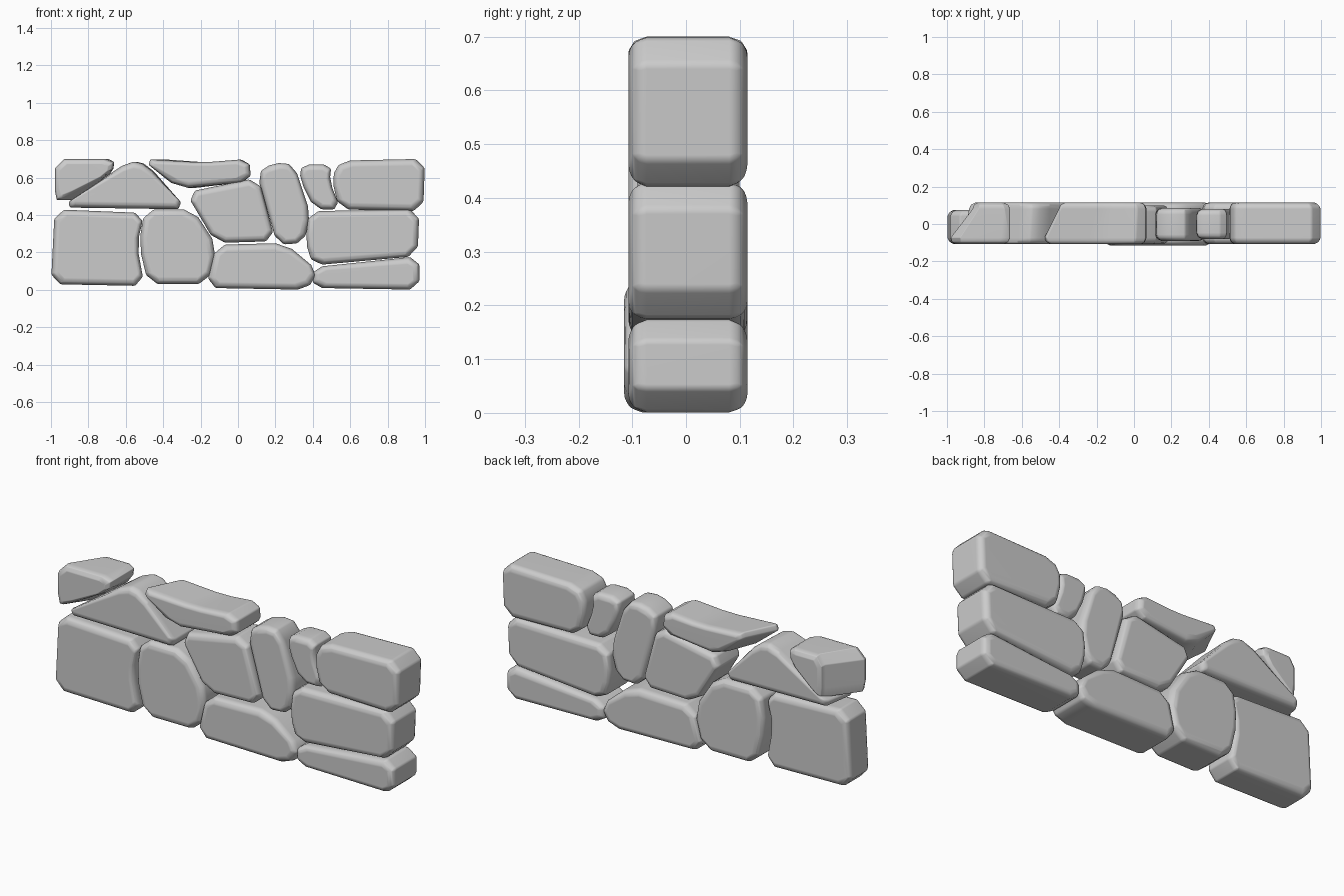
import bpy, bmesh
from mathutils import Vector

if "Cube" in bpy.data.objects:
    bpy.data.objects.remove(bpy.data.objects["Cube"])

EDGE = .028    # width of the rounded rim
CORNER = .05   # corner cut of each outline


def cut_corners(pts):
    # replace every corner by a short chamfer
    out = []
    for i, p in enumerate(pts):
        for q in (pts[i - 1], pts[(i + 1) % len(pts)]):
            d = q - p
            out.append(p + d.normalized() * min(CORNER, d.length * .25))
    return out


def shrink(pts, d):
    # pull an outline inward by about d on each side
    mean = sum(pts, Vector((0, 0))) / len(pts)
    size = [max(p[a] for p in pts) - min(p[a] for p in pts) for a in (0, 1)]
    return [Vector([mean[a] + (p[a] - mean[a]) * (1 - 2 * d / size[a]) for a in (0, 1)]) for p in pts]


def stone(name, *corners, y0=-.107, y1=.114, taper=1):
    # corners are x, z in hundredths; taper shortens the back from its left end
    f = cut_corners([Vector(c) / 100 for c in zip(corners[::2], corners[1::2])])
    right = max(p.x for p in f)
    b = [Vector((right - (right - p.x) * taper, p.y)) for p in f]
    # rings from front face to back face
    sections = [(shrink(f, EDGE), y0), (shrink(f, EDGE * .3), y0 + EDGE * .4), (f, y0 + EDGE * 1.2),
                (b, y1 - EDGE * 1.2), (shrink(b, EDGE * .3), y1 - EDGE * .4), (shrink(b, EDGE), y1)]
    bm = bmesh.new()
    rings = [[bm.verts.new((p.x, y, p.y)) for p in pts] for pts, y in sections]
    n = len(f)
    for r, s in zip(rings, rings[1:]):
        for i in range(n):
            j = (i + 1) % n
            bm.faces.new((r[i], r[j], s[j], s[i]))
    bm.faces.new(rings[0])
    bm.faces.new(rings[-1][::-1])
    bmesh.ops.recalc_face_normals(bm, faces=bm.faces)
    for face in bm.faces:
        face.smooth = True
    me = bpy.data.meshes.new(name)
    bm.to_mesh(me)
    bm.free()
    ob = bpy.data.objects.new(name, me)
    bpy.context.collection.objects.link(ob)
    # soften the outline corners, keep broad faces flat
    bev = ob.modifiers.new("soft_corners", 'BEVEL')
    bev.width, bev.segments, bev.angle_limit = .012, 2, .5
    ob.modifiers.new("face_weighting", 'WEIGHTED_NORMAL').weight = 60


# bottom course
stone("base_stone_left", -98, 43, -50, 41, -54, 24, -50, 2, -100, 3, y1=.075)
stone("base_stone_hex", -50, 43, -24, 43, -11, 23, -16, 3, -48, 3, -53, 24)
stone("base_stone_middle", -12, 24, 25, 25, 43, 10, 37, 0, -17, 1, y0=-.115)
stone("base_stone_right", 40, 12, 97, 18, 97, 0, 40, 1)
# middle course
stone("middle_stone_right", 38, 42, 97, 43, 96, 18, 40, 13, 36, 26)
stone("block_stone_middle", -28, 52, 11, 60, 20, 26, -12, 25, y1=.1)
stone("upright_stone", 10, 62, 19, 68, 30, 67, 39, 40, 35, 25, 21, 24, y0=-.09, y1=.085)
stone("wedge_stone_small", 34, 67, 50, 67, 49, 58, 55, 43, 41, 43, 33, 59, y0=-.08, y1=.08)
# capping course
stone("triangle_stone", -95, 44, -58, 69, -49, 67, -27, 43, taper=.96)
stone("cap_stone_left", -98, 70, -66, 70, -67, 63, -94, 48, -98, 48, taper=.63)
stone("cap_stone_long", -52, 70, -19, 68, 6, 70, 7, 58, -32, 54, taper=.86)
stone("cap_stone_right", 55, 69, 100, 70, 99, 42, 54, 43, 50, 60)
